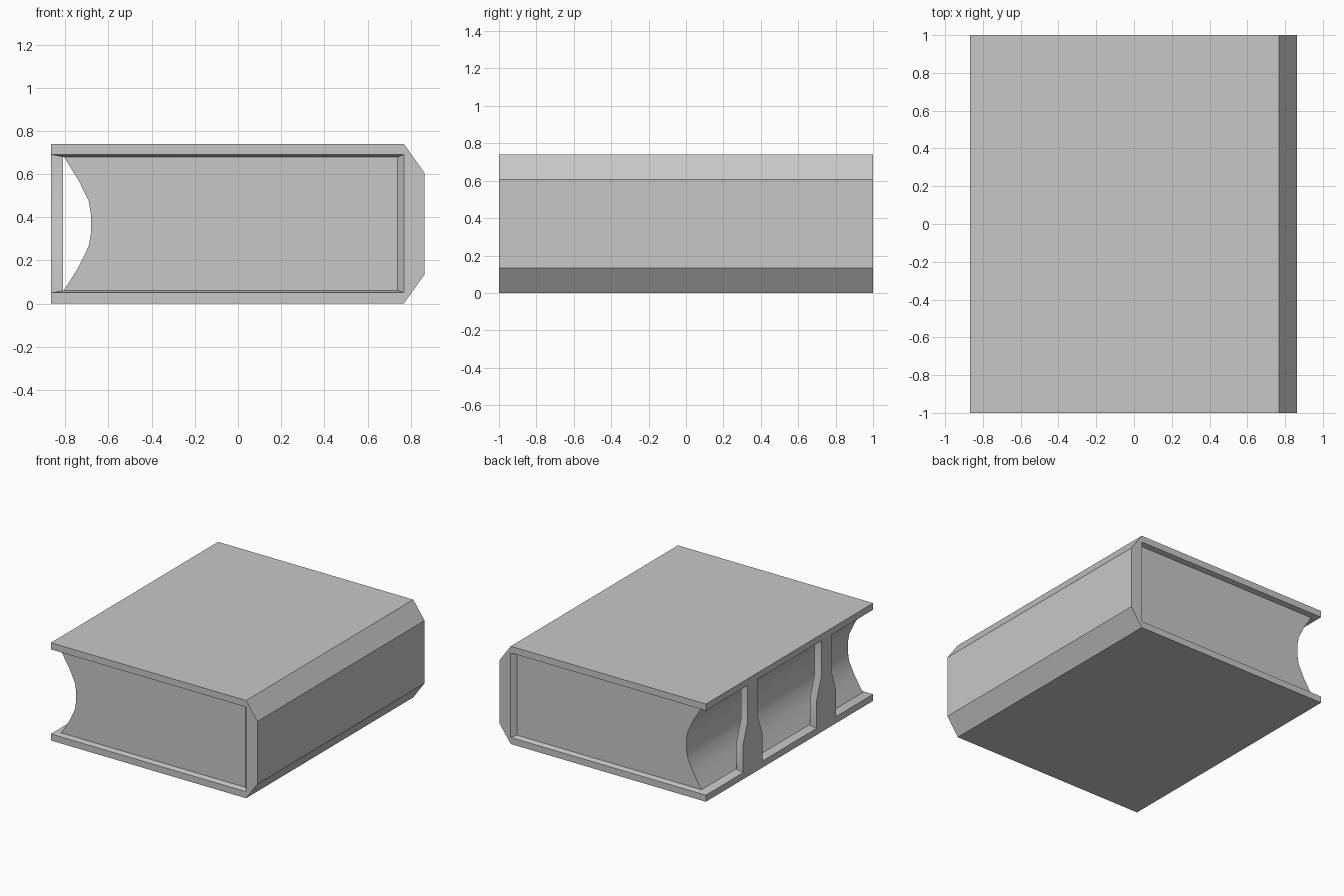
import bpy
import bmesh
from math import radians

old = bpy.data.objects.get("Cube")
if old:
    bpy.data.objects.remove(old, do_unlink=True)

grey = bpy.data.materials.new("plain grey")
grey.use_nodes = True
colour = (0.575, 0.575, 0.575, 1)
grey.diffuse_color = colour
grey.node_tree.nodes["Principled BSDF"].inputs["Base Color"].default_value = colour

HEIGHT = 0.74
BOARD = 0.05          # cover thickness
FORE = -0.867         # open edge of the covers
PAGE_FORE = -0.81     # where the pages begin
LIP = 0.035           # depth of the page recess


def loft(name, sections):
    """Join equal-length rings of points and cap both ends."""
    bm = bmesh.new()
    rings = [[bm.verts.new(p) for p in ring] for ring in sections]
    for a, b in zip(rings, rings[1:]):
        for i in range(len(a)):
            j = (i + 1) % len(a)
            bm.faces.new((a[i], a[j], b[j], b[i]))
    bm.faces.new(rings[0])
    bm.faces.new(rings[-1])
    bmesh.ops.recalc_face_normals(bm, faces=bm.faces[:])
    mesh = bpy.data.meshes.new(name)
    bm.to_mesh(mesh)
    bm.free()
    mesh.materials.append(grey)
    obj = bpy.data.objects.new(name, mesh)
    bpy.context.collection.objects.link(obj)
    bpy.ops.object.select_all(action="DESELECT")
    obj.select_set(True)
    bpy.context.view_layer.objects.active = obj
    bpy.ops.object.shade_smooth_by_angle(angle=radians(30))
    return obj


def both_halves(half):
    """Mirror a lower profile about mid height."""
    return half + [(x, HEIGHT - z) for x, z in reversed(half)]


def cover_ring(y, inset):
    half = [(PAGE_FORE, BOARD + inset * 0.4), (FORE, BOARD), (FORE, 0),
            (0.768, 0), (0.863, 0.133)]
    inner = (0.768 - inset, BOARD + inset * 0.4)
    pts = [inner] + half
    return [(x, y, z) for x, z in both_halves(pts)]


# Covers and spine in one shell, the inner rim sloping in at both ends
loft("cover", [cover_ring(-1, 0), cover_ring(-1 + LIP, 0.028),
               cover_ring(1 - LIP, 0.028), cover_ring(1, 0)])

# Page block with a hollow fore edge
page_half = [(0.75, 0.055), (PAGE_FORE, 0.055), (-0.738, 0.17),
             (-0.692, 0.265), (-0.68, 0.335)]
pages = both_halves(page_half)
loft("pages", [[(x, y, z) for x, z in pages] for y in (LIP - 1, 1 - LIP)])

# Two clasps, wider at the bottom than at the top
side = [(0.115, BOARD - 0.005), (0.115, 0.26), (0.06, 0.42), (0.06, HEIGHT - BOARD + 0.005)]
outline = side + [(-w, z) for w, z in reversed(side)]
for label, centre in (("front", -0.44), ("back", 0.44)):
    loft(label + "_clasp", [[(x, centre + w, z) for w, z in outline]
                            for x in (FORE, PAGE_FORE)])
